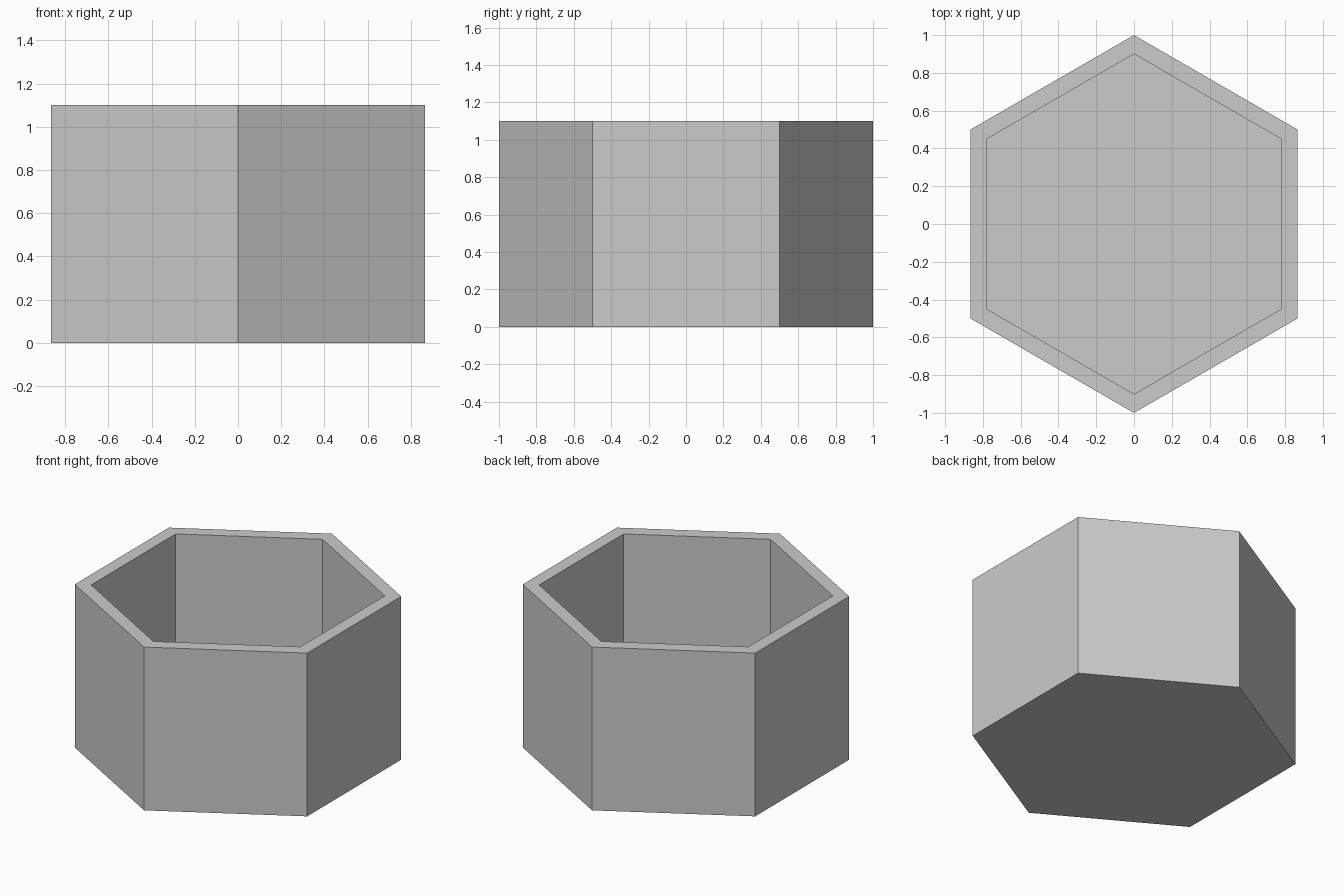
import bpy, bmesh
from math import sin, cos, tau

if "Cube" in bpy.data.objects:
    bpy.data.objects.remove(bpy.data.objects["Cube"])

SIDES = 6
OUTER, INNER = 1.0, 0.9
HEIGHT, FLOOR = 1.1, 0.1


def ring(bm, radius, z):
    """Hexagon of vertices with a corner on the y axis."""
    return [bm.verts.new((radius * sin(tau * i / SIDES), radius * cos(tau * i / SIDES), z))
            for i in range(SIDES)]


# Hexagonal cup: outer wall, rim, inner wall, closed by an underside and a floor
bm = bmesh.new()
rings = [ring(bm, r, z) for r, z in
         ((OUTER, 0), (OUTER, HEIGHT), (INNER, HEIGHT), (INNER, FLOOR))]
for a, b in zip(rings, rings[1:]):
    for i in range(SIDES):
        j = (i + 1) % SIDES
        bm.faces.new((a[i], a[j], b[j], b[i]))
bm.faces.new(rings[0])
bm.faces.new(rings[-1])
bmesh.ops.recalc_face_normals(bm, faces=bm.faces)

mesh = bpy.data.meshes.new("hexagonal_cup")
bm.to_mesh(mesh)
bm.free()
bpy.context.collection.objects.link(bpy.data.objects.new("hexagonal_cup", mesh))
